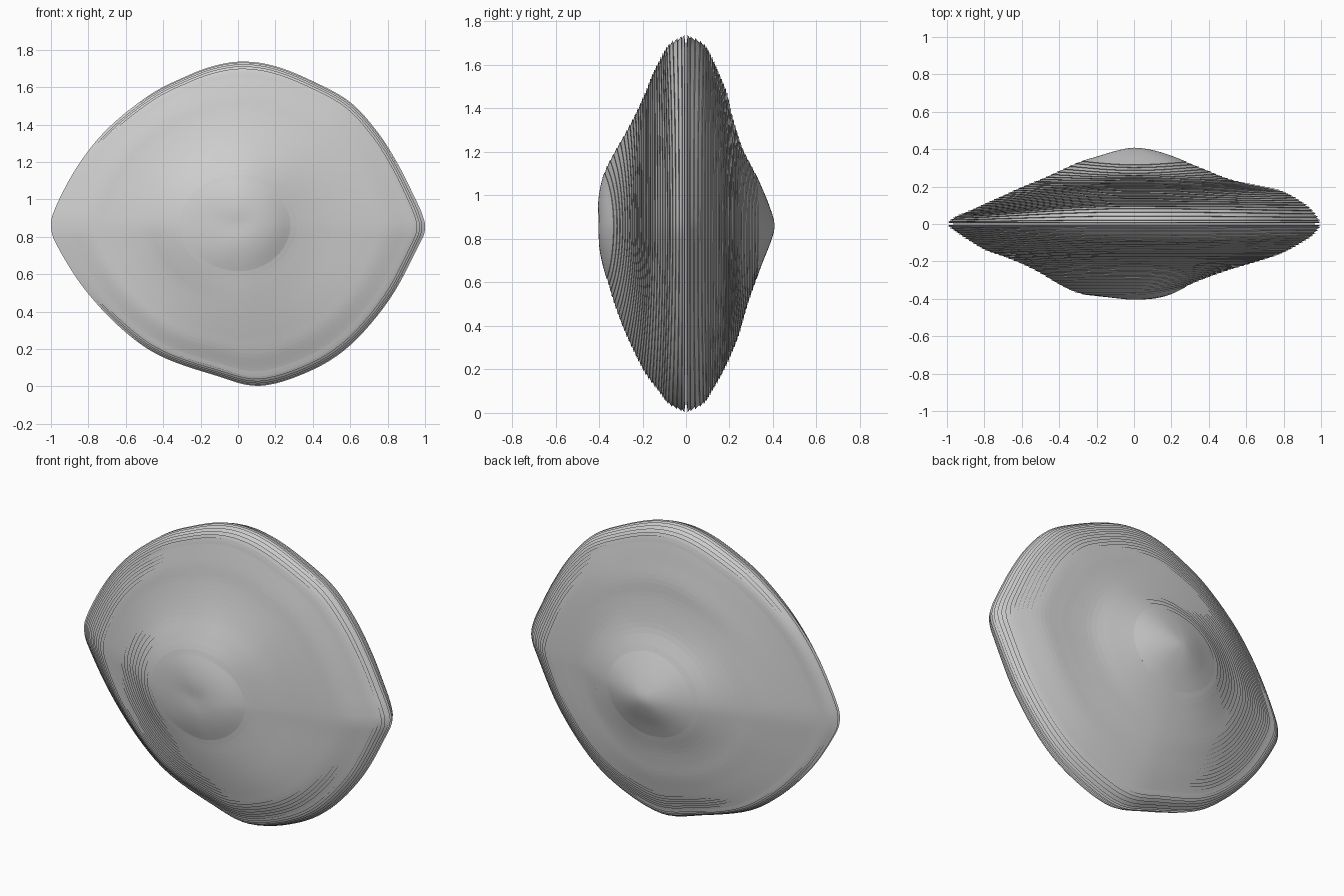
import bpy, bmesh, math
from mathutils import Vector

if "Cube" in bpy.data.objects:
    bpy.data.objects.remove(bpy.data.objects["Cube"])

CENTRE_Z = 0.86

# Outline of the shell seen from the front (x, z)
OUTLINE = [(0.03, 1.737), (0.2, 1.712), (0.4, 1.632), (0.6, 1.52), (0.75, 1.355),
           (0.86, 1.18), (0.94, 1.02), (0.985, 0.92), (1.0, 0.84), (0.96, 0.74),
           (0.81, 0.465), (0.6, 0.22), (0.38, 0.08), (0.115, 0.003), (-0.125, 0.06),
           (-0.42, 0.165), (-0.63, 0.315), (-0.82, 0.52), (-0.955, 0.73), (-1.0, 0.85),
           (-0.97, 0.97), (-0.85, 1.19), (-0.69, 1.385), (-0.47, 1.56), (-0.285, 1.655),
           (-0.125, 1.715)]

# Bulge of each half from the middle to the rim, along four directions
T = [0, .1, .2, .3, .4, .5, .6, .7, .8, .9, .96, 1]
FRONT = {
    "right": [.40, .40, .375, .325, .285, .25, .22, .19, .155, .10, .06, .008],
    "left": [.40, .395, .385, .37, .325, .265, .215, .175, .14, .08, .04, .008],
    "up": [.40, .405, .395, .37, .325, .275, .23, .19, .155, .11, .075, .008],
    "down": [.40, .40, .385, .36, .335, .305, .27, .23, .185, .12, .08, .008]}
BACK = {
    "right": [.408, .395, .365, .325, .285, .245, .22, .20, .175, .12, .07, .008],
    "left": [.408, .39, .36, .33, .285, .24, .20, .155, .11, .065, .04, .008],
    "up": [.408, .385, .35, .31, .265, .235, .21, .19, .155, .115, .08, .008],
    "down": [.408, .385, .35, .32, .29, .265, .24, .205, .165, .115, .08, .008]}


def hermite(table, t):
    """Smooth curve through the bulge samples."""
    i = max(k for k in range(len(T) - 1) if T[k] <= t)

    def slope(k):
        if k == 0:
            return 0.0
        if k == len(T) - 1:
            return (table[k] - table[k - 1]) / (T[k] - T[k - 1]) * 1.3
        return (table[k + 1] - table[k - 1]) / (T[k + 1] - T[k - 1])
    h = T[i + 1] - T[i]
    s = (t - T[i]) / h
    return ((2*s**3 - 3*s*s + 1) * table[i] + (s**3 - 2*s*s + s) * h * slope(i)
            + (3*s*s - 2*s**3) * table[i + 1] + (s**3 - s*s) * h * slope(i + 1))


def smooth_loop(points, steps):
    """Closed Catmull-Rom curve through the points."""
    out, n = [], len(points)
    for i in range(n):
        a, b, c, d = (Vector(points[(i + k) % n]) for k in (-1, 0, 1, 2))
        for j in range(steps):
            s = j / steps
            out.append(0.5 * (2*b + (c - a)*s + (2*a - 5*b + 4*c - d)*s*s
                              + (3*b - a - 3*c + d)*s**3))
    return out


rim = [p - Vector((0, CENTRE_Z)) for p in smooth_loop(OUTLINE, 6)]


def rounded(d, t):
    """Contours are oval near the middle and follow the outline at the rim."""
    a = math.atan2(d.y, d.x)
    oval = 1 / math.hypot(math.cos(a), math.sin(a) / 0.87)
    w = t ** 1.5
    return d.normalized() * ((1 - w) * oval + w * d.length)


def bulge(profiles, d, t):
    """Blend the direction profiles around the centre."""
    wx = d.x * d.x / d.length_squared
    # cross-fade opposite sides so no crease shows on the axes
    u = d.normalized()

    def fade(v):
        s = min(1, max(0, v / 0.7 + 0.5))
        return s * s * (3 - 2 * s)
    fx, fy = fade(u.x), fade(u.y)
    side = fx * hermite(profiles["right"], t) + (1 - fx) * hermite(profiles["left"], t)
    tall = fy * hermite(profiles["up"], t) + (1 - fy) * hermite(profiles["down"], t)
    return wx * side + (1 - wx) * tall


def build_half(name, profiles, sign, material):
    bm = bmesh.new()

    def ring(t, inset=0.0, drop=0.0):
        out = []
        for d in rim:
            p = rounded(d, t) * ((t - inset) if t else 0)
            y = max(bulge(profiles, d, t) - drop, 0.002)
            out.append(bm.verts.new((p.x, sign * y, CENTRE_Z + p.y)))
        return out

    # Growth layers: each rim overhangs the next one slightly
    rings, layers = [], 38
    for k in range(1, layers + 1):
        t = 1 - (1 - k / layers) ** 1.4
        rings.append(ring(t))
        if t > 0.25 and k < layers:
            rings.append(ring(t, 0.003 + 0.009 * min(1, (t - 0.25) / 0.6), 0.003))
    # Recessed seam between the two halves
    rings.append([bm.verts.new((d.x * 0.95, sign * 0.002, CENTRE_Z + d.y * 0.95))
                  for d in rim])

    n = len(rim)
    top = bm.verts.new((0, sign * profiles["up"][0], CENTRE_Z))
    for i in range(n):
        bm.faces.new((top, rings[0][i], rings[0][(i + 1) % n]))
        for a, b in zip(rings, rings[1:]):
            bm.faces.new((a[i], b[i], b[(i + 1) % n], a[(i + 1) % n]))
    bm.faces.new(rings[-1])
    bmesh.ops.recalc_face_normals(bm, faces=bm.faces)

    mesh = bpy.data.meshes.new(name)
    bm.to_mesh(mesh)
    bm.free()
    mesh.materials.append(material)
    obj = bpy.data.objects.new(name, mesh)
    bpy.context.collection.objects.link(obj)
    bpy.context.view_layer.objects.active = obj
    obj.select_set(True)
    bpy.ops.object.shade_smooth_by_angle(angle=math.radians(50))
    obj.select_set(False)
    return obj


grey = bpy.data.materials.new("shell grey")
grey.diffuse_color = (0.62, 0.62, 0.62, 1)
grey.use_nodes = True
grey.node_tree.nodes["Principled BSDF"].inputs["Base Color"].default_value = grey.diffuse_color

build_half("front_shell", FRONT, -1, grey)
build_half("back_shell", BACK, 1, grey)
